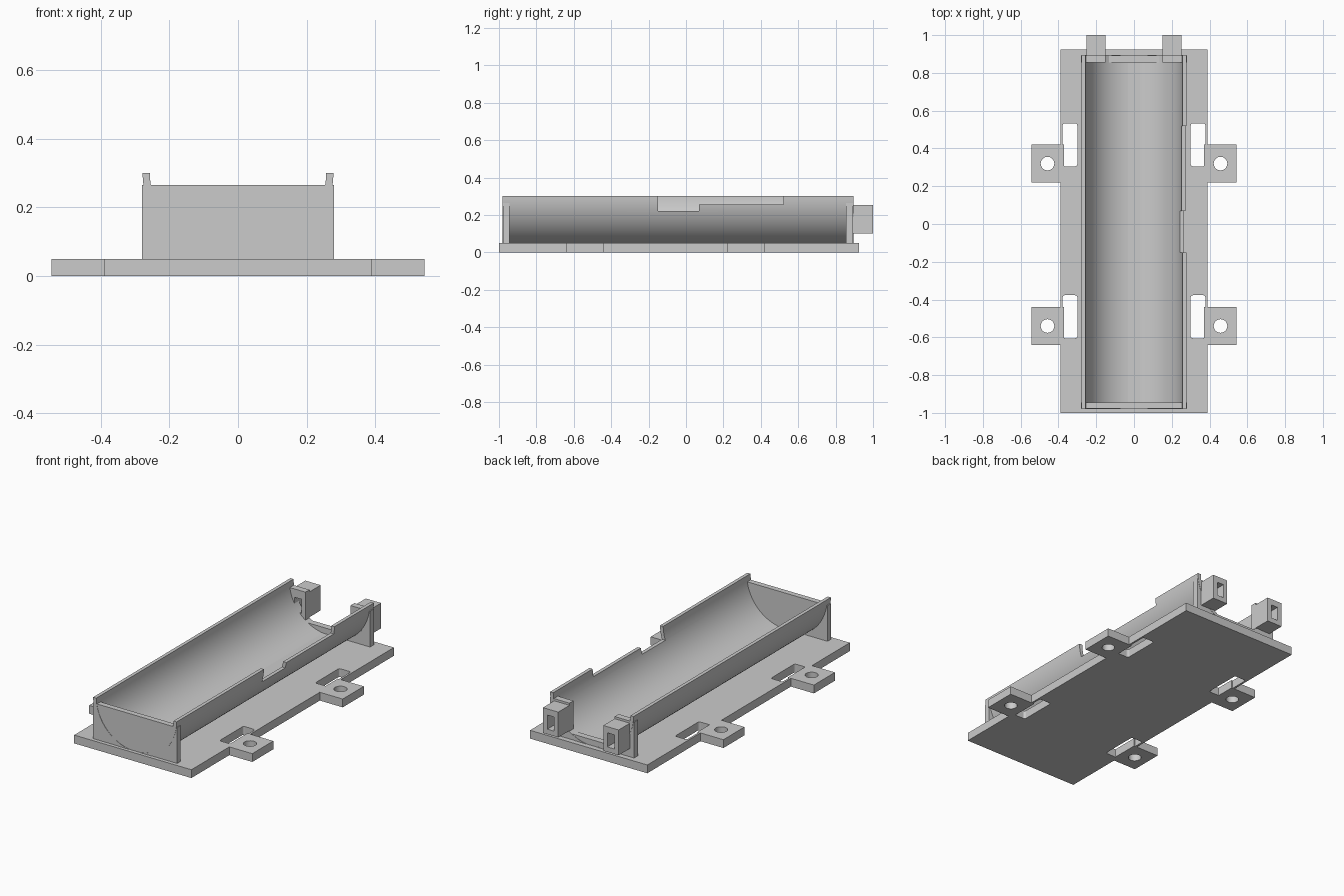
import bpy, bmesh, math

if "Cube" in bpy.data.objects:
    bpy.data.objects.remove(bpy.data.objects["Cube"])

grey = bpy.data.materials.new("light grey plastic")
grey.diffuse_color = (0.6, 0.6, 0.6, 1)
grey.use_nodes = True
grey.node_tree.nodes["Principled BSDF"].inputs["Base Color"].default_value = grey.diffuse_color


def make(name, bm):
    bmesh.ops.recalc_face_normals(bm, faces=bm.faces)
    mesh = bpy.data.meshes.new(name)
    bm.to_mesh(mesh)
    bm.free()
    mesh.materials.append(grey)
    ob = bpy.data.objects.new(name, mesh)
    bpy.context.collection.objects.link(ob)
    return ob


def box(name, x, y, z, round_r=0):
    """Box from (min, max) ranges, optionally with rounded vertical edges."""
    bm = bmesh.new()
    bmesh.ops.create_cube(bm, size=1)
    for v in bm.verts:
        v.co = [r[0] if c < 0 else r[1] for c, r in zip(v.co, (x, y, z))]
    if round_r:
        up = [e for e in bm.edges
              if abs(e.verts[0].co.z - e.verts[1].co.z) > 1e-4]
        bmesh.ops.bevel(bm, geom=up, offset=round_r, segments=3,
                        profile=0.5, affect='EDGES')
    return make(name, bm)


def side(s, a, b):
    """Mirror an x range to side s."""
    return tuple(sorted((s * a, s * b)))


def cut(ob, cutters):
    for c in cutters:
        m = ob.modifiers.new("cut", 'BOOLEAN')
        m.operation, m.solver, m.object = 'DIFFERENCE', 'EXACT', c
    dg = bpy.context.evaluated_depsgraph_get()
    dg.update()
    new = bpy.data.meshes.new_from_object(ob.evaluated_get(dg))
    ob.modifiers.clear()
    ob.data = new
    for c in cutters:
        bpy.data.objects.remove(c)


# Base plate with four slots
plate = box("base_plate", (-0.39, 0.39), (-1, 0.925), (0, 0.05))
cut(plate, [box("slot_cutter", side(s, 0.30, 0.378), (y, y + 0.228), (-0.1, 0.2), 0.012)
            for s in (-1, 1) for y in (0.305, -0.605)])

# Screw tabs with round holes
for s in (-1, 1):
    for y in (0.32, -0.54):
        tab = box("screw_tab", side(s, 0.37, 0.543), (y - 0.1, y + 0.1), (0, 0.05))
        bm = bmesh.new()
        bmesh.ops.create_cone(bm, cap_ends=True, segments=32, radius1=0.036,
                              radius2=0.036, depth=0.4)
        bmesh.ops.translate(bm, verts=bm.verts, vec=(s * 0.458, y, 0))
        cut(tab, [make("hole_cutter", bm)])

# Half-round trough: arc profile pushed along y
CZ, TOP, R_OUT, R_IN, N = 0.305, 0.30, 0.278, 0.257, 48


def arc(r):
    a0 = math.asin((CZ - TOP) / r)
    return [(r * math.cos(a), CZ - r * math.sin(a))
            for a in (a0 + (math.pi - 2 * a0) * i / N for i in range(N + 1))]


bm = bmesh.new()
outer, inner = arc(R_OUT), arc(R_IN)
rings = []
for y in (-0.98, 0.895):
    rings.append([[bm.verts.new((x, y, z)) for x, z in p] for p in (outer, inner)])
(o0, i0), (o1, i1) = rings
for k in range(N):
    for q in ((o0, o1), (i0, i1), (o0, i0), (o1, i1)):
        bm.faces.new((q[0][k], q[0][k + 1], q[1][k + 1], q[1][k]))
for k in (0, N):
    bm.faces.new((o0[k], o1[k], i1[k], i0[k]))
trough = make("trough", bm)
# Stepped notch in the right rim, and the mouth between the clips
cut(trough, [box("deep_notch", (0.15, 0.4), (-0.15, 0.07), (0.22, 0.4)),
             box("shallow_notch", (0.15, 0.4), (0.05, 0.52), (0.255, 0.4))])

# Front end wall
box("front_wall", (-0.28, 0.28), (-0.978, -0.945), (0.04, 0.265))

# Back end wall, open in the middle, with slotted clips
back = box("back_wall", (-0.28, 0.28), (0.855, 0.893), (0.04, 0.265))
cut(back, [box("mouth_cutter", (-0.15, 0.15), (0.8, 1), (0.085, 0.4))]
    + [box("window_cutter", side(s, 0.177, 0.223), (0.8, 1.1), (0.13, 0.215))
       for s in (-1, 1)])
for s in (-1, 1):
    clip = box("wire_clip", side(s, 0.15, 0.252), (0.885, 1.0), (0.10, 0.252))
    cut(clip, [box("clip_cutter", side(s, 0.177, 0.223), (0.8, 1.1), (0.13, 0.215))])

# Smooth the curved parts, keep edges sharp
bpy.ops.object.select_all(action='DESELECT')
for ob in bpy.context.scene.objects:
    if ob.name.startswith(("trough", "screw_tab")):
        ob.select_set(True)
        bpy.context.view_layer.objects.active = ob
bpy.ops.object.shade_smooth_by_angle(angle=math.radians(30))
